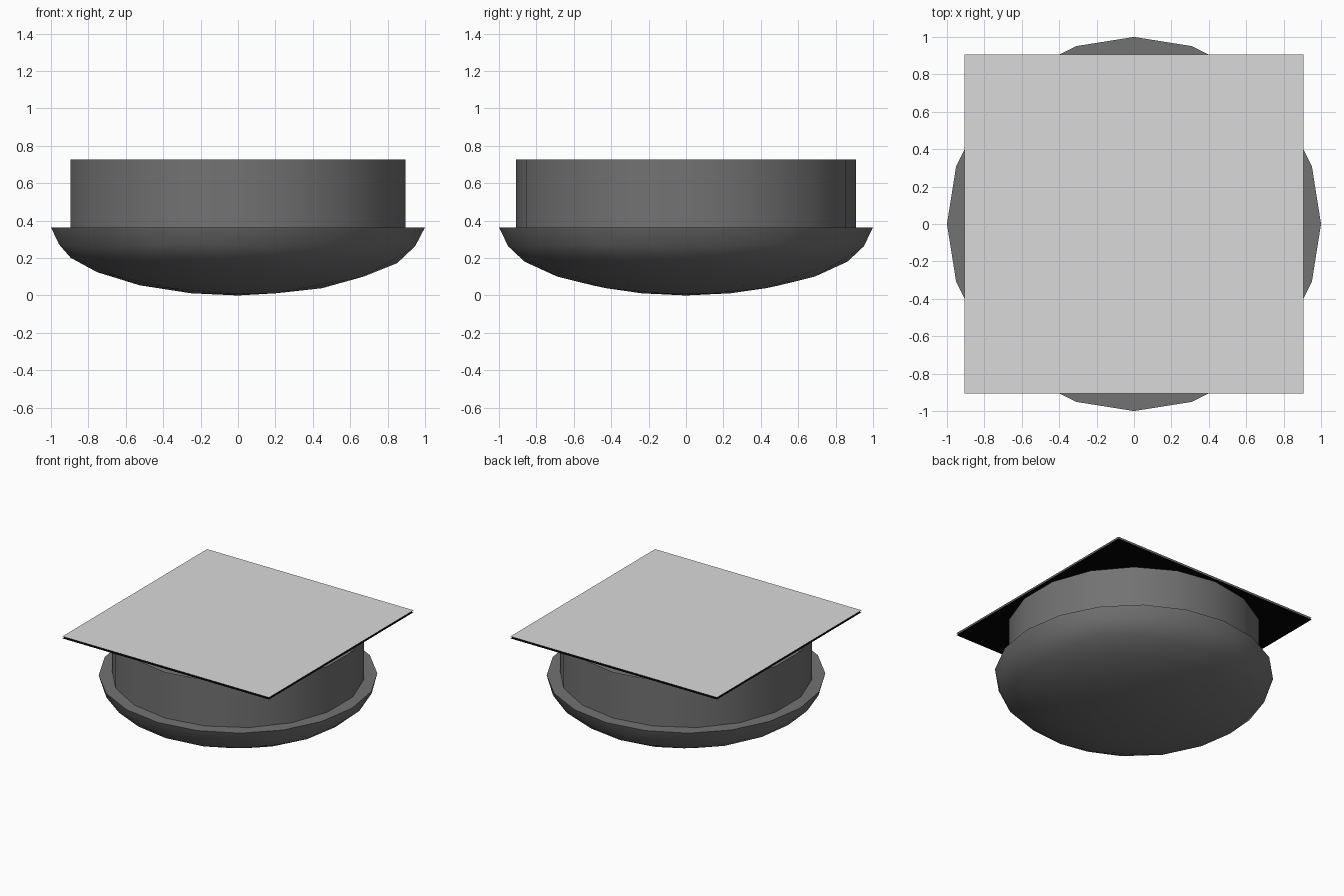
import bpy, bmesh, math

cube = bpy.data.objects.get("Cube")
if cube:
    bpy.data.objects.remove(cube, do_unlink=True)

HALF = 0.364      # height of the bowl, and of the band above it
BAND_R = 0.909    # band radius
BOARD = 1.81      # side of the square board


def material(name, value):
    mat = bpy.data.materials.new(name)
    mat.use_nodes = True
    colour = (value, value, value, 1.0)
    mat.diffuse_color = colour
    mat.node_tree.nodes["Principled BSDF"].inputs["Base Color"].default_value = colour
    return mat


def finish(name, mat, smooth=False):
    obj = bpy.context.object
    obj.name = obj.data.name = name
    obj.data.materials.append(mat)
    if smooth:
        bpy.ops.object.shade_smooth_by_angle(angle=math.radians(30))


dark_grey = material("dark grey", 0.17)
light_grey = material("light grey", 0.7)
black = material("black", 0.0005)

# Bowl: lower half of a squashed icosphere with a flat lid
bpy.ops.mesh.primitive_ico_sphere_add(subdivisions=3, radius=1)
bowl = bpy.context.object
bm = bmesh.new()
bm.from_mesh(bowl.data)
bmesh.ops.delete(bm, geom=[v for v in bm.verts if v.co.z > 0.01], context='VERTS')
bmesh.ops.holes_fill(bm, edges=[e for e in bm.edges if e.is_boundary], sides=0)
for v in bm.verts:
    v.co.z = (v.co.z + 1) * HALF
bmesh.ops.recalc_face_normals(bm, faces=bm.faces)
bm.to_mesh(bowl.data)
bm.free()
finish("bowl", dark_grey, smooth=True)

# Band: open tube standing on the bowl
bpy.ops.mesh.primitive_cylinder_add(vertices=18, radius=BAND_R, depth=HALF,
                                    end_fill_type='NOTHING',
                                    location=(0, 0, HALF * 1.5))
finish("band", dark_grey, smooth=True)

# Board: two thin sheets just above the band, light on top and black beneath
bpy.ops.mesh.primitive_plane_add(size=BOARD, location=(0, 0, 0.767))
finish("board_top", light_grey)
bpy.ops.mesh.primitive_plane_add(size=BOARD, location=(0, 0, 0.752),
                                 rotation=(math.pi, 0, 0))
finish("board_underside", black)
